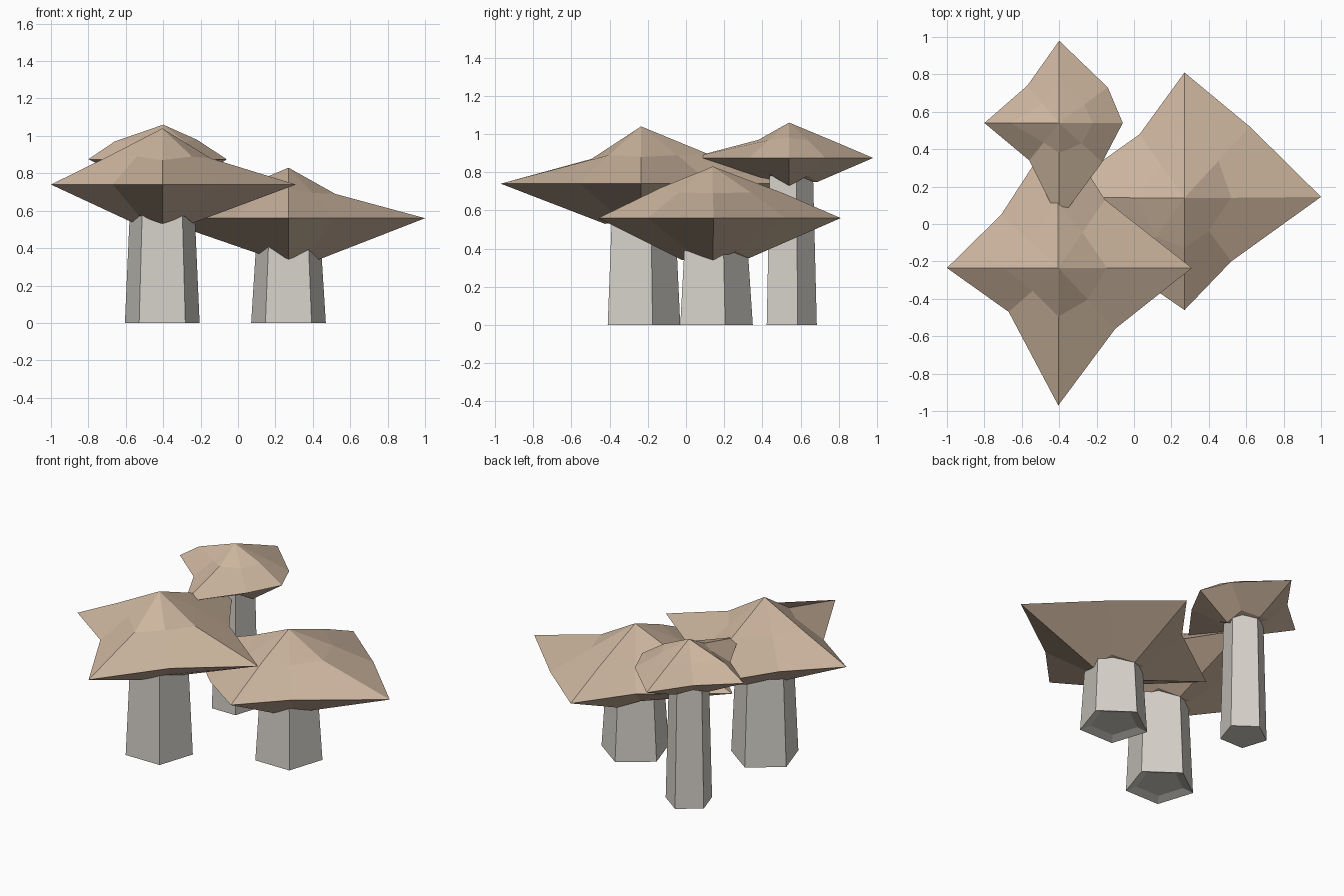
import bpy, bmesh
from math import cos, sin, pi

if "Cube" in bpy.data.objects:
    bpy.data.objects.remove(bpy.data.objects["Cube"])


def material(name, colour):
    m = bpy.data.materials.new(name)
    m.diffuse_color = (*colour, 1)
    m.use_nodes = True
    m.node_tree.nodes["Principled BSDF"].inputs["Base Color"].default_value = m.diffuse_color
    return m


cap_mat = material("tan_cap", (0.60, 0.46, 0.34))
stem_mat = material("pale_stem", (0.66, 0.63, 0.58))


def finish(bm, name, mat):
    bmesh.ops.recalc_face_normals(bm, faces=bm.faces)
    me = bpy.data.meshes.new(name)
    bm.to_mesh(me)
    bm.free()
    me.materials.append(mat)
    bpy.context.collection.objects.link(bpy.data.objects.new(name, me))


def skin(bm, a, b):
    # quads between two closed rings
    n = len(a)
    for i in range(n):
        j = (i + 1) % n
        bm.faces.new((a[i], a[j], b[j], b[i]))


def fan(bm, ring, tip):
    for i in range(len(ring)):
        bm.faces.new((ring[i], ring[(i + 1) % len(ring)], tip))


# Cap: apex, upper ring, flat jagged rim, lower ring, underside centre.
# Ring corners run counter-clockwise from +x; odd ones are diagonals.
def cap(name, x, y, apex, rim_z, rim, upper, lower):
    bm = bmesh.new()
    rim_v = [bm.verts.new((px, py, rim_z)) for px, py in rim]
    up, low = [], []
    for i, (px, py) in enumerate(rim):
        a = i * pi / 4
        if i % 2 == 0:
            r, z = upper[i // 2]
            up.append(bm.verts.new((x + r * cos(a), y + r * sin(a), z)))
            r, z = lower[i // 2]
            low.append(bm.verts.new((x + r * cos(a), y + r * sin(a), z)))
        else:
            up.append(bm.verts.new((x + (px - x) * 0.52, y + (py - y) * 0.52,
                                    rim_z + 0.5 * (apex - rim_z))))
            r = (lower[i // 2][0] + lower[(i // 2 + 1) % 4][0]) / 2
            z = (lower[i // 2][1] + lower[(i // 2 + 1) % 4][1]) / 2 + 0.04
            low.append(bm.verts.new((x + r * cos(a), y + r * sin(a), z)))
    skin(bm, rim_v, up)
    skin(bm, low, rim_v)
    fan(bm, up, bm.verts.new((x, y, apex)))
    fan(bm, low, bm.verts.new((x, y, lower[0][1] + 0.02)))
    finish(bm, name, cap_mat)


# Stem: tapered five-sided post with an optional shallow inset foot
def stem(name, x, y, r0, r1, top, inset):
    bm = bmesh.new()

    def ring(r, z):
        return [bm.verts.new((x + r * cos(pi / 2 + k * 2 * pi / 5),
                              y + r * sin(pi / 2 + k * 2 * pi / 5), z))
                for k in range(5)]
    a, b = ring(r0, 0), ring(r1, top)
    skin(bm, a, b)
    bm.faces.new(b)
    if inset:
        c = ring(r0 * 0.7, 0.02)
        skin(bm, c, a)
        a = c
    bm.faces.new(a)
    finish(bm, name, stem_mat)


stem("front_stem", -0.405, -0.24, 0.21, 0.182, 0.60, True)
cap("front_cap", -0.405, -0.235, 1.04, 0.74,
    [(0.31, -0.235), (-0.155, 0.13), (-0.405, 0.52), (-0.71, 0.05),
     (-1.0, -0.235), (-0.67, -0.47), (-0.405, -0.97), (-0.10, -0.56)],
    [(0.26, 0.88), (0.34, 0.90), (0.29, 0.89), (0.26, 0.87)],
    [(0.165, 0.535), (0.18, 0.535), (0.165, 0.54), (0.19, 0.53)])

stem("right_stem", 0.27, 0.14, 0.21, 0.182, 0.42, True)
cap("right_cap", 0.27, 0.14, 0.83, 0.56,
    [(1.0, 0.145), (0.62, 0.52), (0.27, 0.81), (0.03, 0.48),
     (-0.44, 0.145), (-0.02, -0.26), (0.27, -0.46), (0.52, -0.20)],
    [(0.25, 0.69), (0.37, 0.69), (0.26, 0.72), (0.27, 0.72)],
    [(0.165, 0.34), (0.19, 0.35), (0.16, 0.37), (0.16, 0.34)])

stem("back_stem", -0.40, 0.54, 0.145, 0.125, 0.80, False)
cap("back_cap", -0.40, 0.54, 1.06, 0.875,
    [(-0.06, 0.54), (-0.14, 0.73), (-0.40, 0.98), (-0.57, 0.74),
     (-0.80, 0.54), (-0.56, 0.34), (-0.40, 0.02), (-0.17, 0.33)],
    [(0.18, 0.98), (0.24, 0.96), (0.26, 0.97), (0.16, 0.97)],
    [(0.13, 0.73), (0.15, 0.75), (0.14, 0.75), (0.17, 0.77)])
